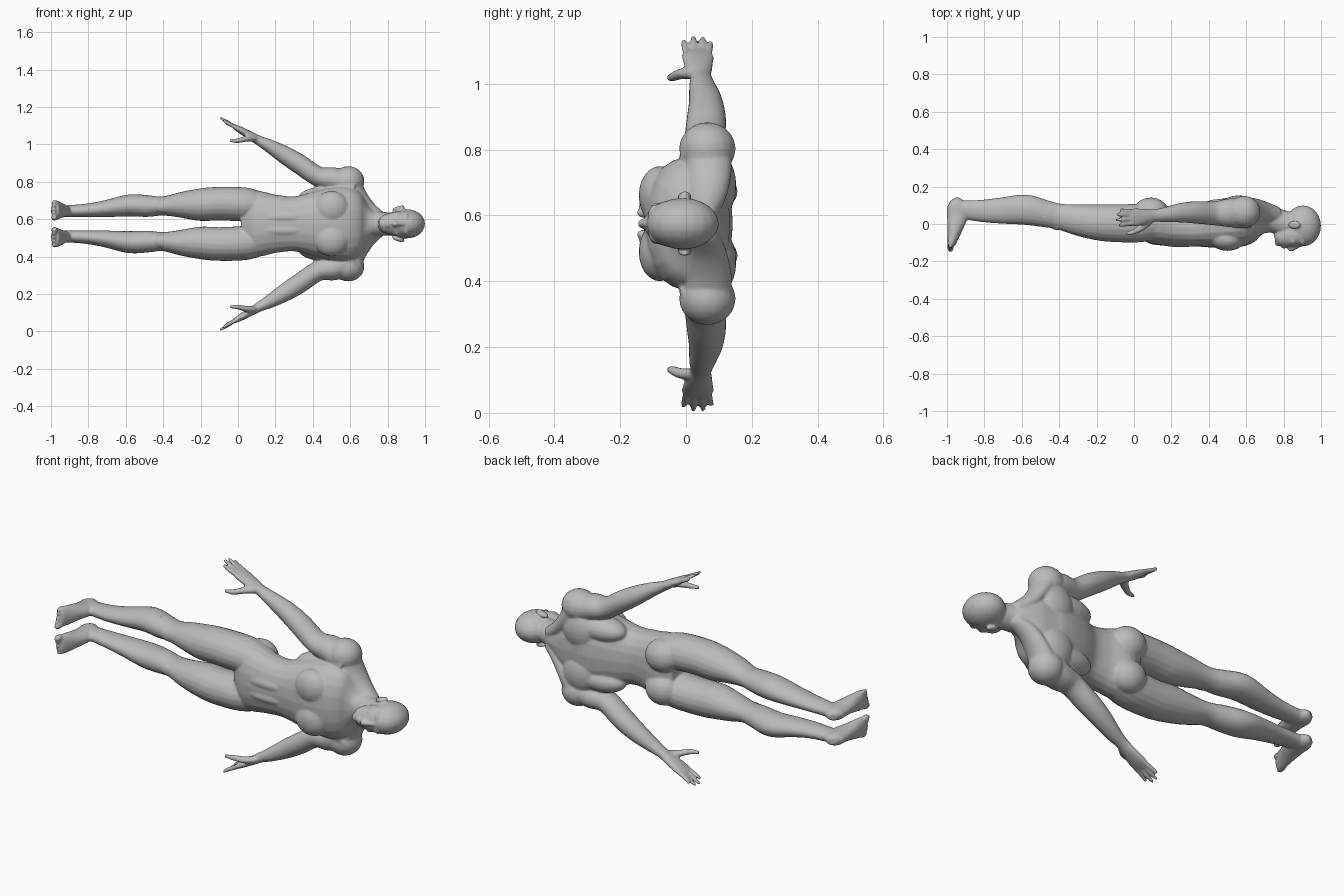
import bpy, bmesh, math
from mathutils import Vector, Matrix

MID = 0.575   # height of the body's plane of symmetry
SIDES = 20

skin = bpy.data.materials.new("grey")
skin.diffuse_color = (0.5, 0.5, 0.5, 1)
bm = bmesh.new()


def spline(rows, steps=4):
    """Catmull-Rom resampling of section rows."""
    rows = [Vector(r) for r in rows]
    out = []
    for i in range(len(rows) - 1):
        a, b, c, d = rows[max(i - 1, 0)], rows[i], rows[i + 1], rows[min(i + 2, len(rows) - 1)]
        for k in range(steps):
            t = k / steps
            out.append(0.5 * (2 * b + (c - a) * t + (2 * a - 5 * b + 4 * c - d) * t * t
                              + (3 * b - a - 3 * c + d) * t ** 3))
    return out + [rows[-1]]


def loft(rows, ref=(0, 1, 0), mirror=True, power=2.0):
    """Rows are x, y, side offset, radius along ref, radius across."""
    pts = spline(rows)
    for s in ((1, -1) if mirror else (1,)):
        rings = []
        for i, p in enumerate(pts):
            t = (pts[min(i + 1, len(pts) - 1)] - pts[max(i - 1, 0)])
            t = Vector(t[:3]).normalized()
            u = Vector(ref)
            u = (u - t * u.dot(t)).normalized()
            v = t.cross(u)
            ring = []
            for k in range(SIDES):
                a = 2 * math.pi * k / SIDES
                c, d = math.cos(a), math.sin(a)
                c = math.copysign(abs(c) ** (2 / power), c)
                d = math.copysign(abs(d) ** (2 / power), d)
                q = Vector(p[:3]) + u * p[3] * c + v * p[4] * d
                ring.append(bm.verts.new((q.x, q.y, MID + s * q.z)))
            rings.append(ring)
        for r0, r1 in zip(rings, rings[1:]):
            for k in range(SIDES):
                j = (k + 1) % SIDES
                bm.faces.new((r0[k], r0[j], r1[j], r1[k]))
        bm.faces.new(rings[0])
        bm.faces.new(rings[-1])


def blob(c, r, mirror=True, tilt=0.0):
    """Ellipsoid, optionally turned about y."""
    for s in ((1, -1) if mirror else (1,)):
        m = (Matrix.Translation((c[0], c[1], MID + s * c[2]))
             @ Matrix.Rotation(s * tilt, 4, 'Y') @ Matrix.Diagonal((*r, 1)))
        bmesh.ops.create_uvsphere(bm, u_segments=20, v_segments=12, radius=1, matrix=m)


# Torso, from pelvis to neck base
loft([(.02, .01, 0, .07, .10), (.10, .003, 0, .110, .172), (.20, -.015, 0, .103, .156),
      (.30, -.018, 0, .102, .147), (.40, -.005, 0, .122, .172), (.50, .005, 0, .134, .195),
      (.58, .013, 0, .130, .20), (.65, .03, 0, .105, .17), (.70, .03, 0, .085, .10),
      (.74, .02, 0, .07, .06)], mirror=False, power=2.3)
# Torso muscles: chest, shoulder blades, side back, abdomen, buttocks
blob((.50, -.080, .085), (.095, .064, .09))
blob((.56, .095, .115), (.10, .058, .10))
blob((.47, .055, .135), (.15, .08, .065))
blob((.25, -.088, .035), (.15, .036, .034))
blob((.09, .062, .088), (.095, .080, .085))
# Collar slope and shoulders
loft([(.77, .05, .03, .04, .03), (.70, .065, .08, .055, .04),
      (.645, .07, .15, .068, .045), (.60, .065, .22, .075, .06)])
blob((.59, .065, .228), (.086, .086, .080))

# Arms, from shoulder to palm
loft([(.62, .06, .19, .08, .065), (.52, .06, .235, .078, .066), (.43, .057, .252, .064, .054),
      (.33, .062, .318, .060, .053), (.25, .060, .368, .052, .048), (.17, .050, .415, .041, .036),
      (.11, .045, .446, .033, .026), (.06, .040, .475, .041, .022),
      (.01, .036, .503, .049, .018), (-.022, .035, .521, .045, .012)])
# Fingers
for y, tip in ((-.008, .557), (.022, .568), (.052, .566), (.077, .553)):
    yb = .035 + (y - .035) * .8
    loft([(.01, yb, .503, .012, .012), (-.022, yb, .521, .012, .011),
          (-.06, (y + yb) / 2, (tip + .521) / 2 + .002, .011, .010),
          (-.022 - (tip - .521) * 1.6, y, tip, .008, .006)])
# Thumbs
loft([(.085, .02, .457, .022, .018), (.045, -.015, .455, .020, .016),
      (0, -.042, .445, .014, .013), (-.042, -.051, .444, .008, .008)])

# Legs, from hip to ankle
loft([(.13, .015, .10, .085, .07), (.04, .005, .104, .102, .090), (-.10, .004, .108, .101, .090),
      (-.20, .010, .102, .096, .087), (-.30, .022, .101, .084, .070), (-.40, .040, .095, .069, .051),
      (-.48, .056, .095, .073, .058), (-.58, .076, .098, .081, .059), (-.70, .072, .082, .071, .046),
      (-.80, .070, .072, .061, .037), (-.90, .075, .068, .051, .032), (-.96, .085, .067, .045, .032)])
blob((-.405, -.008, .093), (.045, .026, .034))       # kneecaps
# Feet
loft([(-.966, .133, .066, .022, .018), (-.953, .105, .067, .047, .032), (-.946, .04, .069, .054, .035),
      (-.957, -.02, .072, .043, .043), (-.970, -.08, .073, .029, .052),
      (-.978, -.115, .073, .020, .050)], ref=(1, 0, 0))
# Toes
for i in range(5):
    w, r = .033 + .0205 * i, (.017 if i == 0 else .012)
    blob((-.981 - (.002 if i else 0), -.122 + .005 * i, w), (r, .029, r * .95))

# Neck, skull and jaw
loft([(.66, .055, 0, .075, .09), (.72, .033, 0, .075, .076), (.77, .014, 0, .068, .064),
      (.84, -.005, 0, .065, .060), (.88, -.005, 0, .05, .05)], mirror=False)
blob((.903, -.010, 0), (.097, .110, .078), mirror=False)
loft([(.755, -.085, 0, .025, .025), (.775, -.078, 0, .045, .045), (.81, -.066, 0, .062, .058),
      (.85, -.058, 0, .067, .067), (.90, -.05, 0, .066, .07)], mirror=False)
# Nose, brows, lips, chin and cheeks
loft([(.892, -.112, 0, .010, .009), (.86, -.126, 0, .012, .010),
      (.838, -.133, 0, .014, .015), (.828, -.122, 0, .010, .012)], mirror=False)
blob((.900, -.096, .032), (.011, .019, .027))
blob((.806, -.122, 0), (.006, .012, .022), mirror=False)
blob((.795, -.119, 0), (.006, .012, .020), mirror=False)
blob((.768, -.100, 0), (.016, .018, .022), mirror=False)
blob((.848, -.088, .045), (.018, .022, .018))
# Ears
blob((.858, -.004, .083), (.036, .022, .011), tilt=-.3)

# Fuse every part into one skin
bmesh.ops.recalc_face_normals(bm, faces=bm.faces)
mesh = bpy.data.meshes.new("body")
bm.to_mesh(mesh)
bm.free()
body = bpy.data.objects.new("body", mesh)
bpy.context.collection.objects.link(body)
mesh.materials.append(skin)
rem = body.modifiers.new("fuse", 'REMESH')
rem.mode, rem.voxel_size, rem.use_smooth_shade = 'VOXEL', 0.006, True
smo = body.modifiers.new("soften", 'SMOOTH')
smo.factor, smo.iterations = 0.5, 4
dec = body.modifiers.new("simplify", 'DECIMATE')
dec.ratio = 0.3

# Eyes
for name, s in (("left_eye", 1), ("right_eye", -1)):
    bpy.ops.mesh.primitive_uv_sphere_add(segments=16, ring_count=10, radius=.014,
                                         location=(.880, -.093, MID + s * .034))
    eye = bpy.context.object
    eye.name = name
    eye.data.materials.append(skin)
    bpy.ops.object.shade_smooth()
